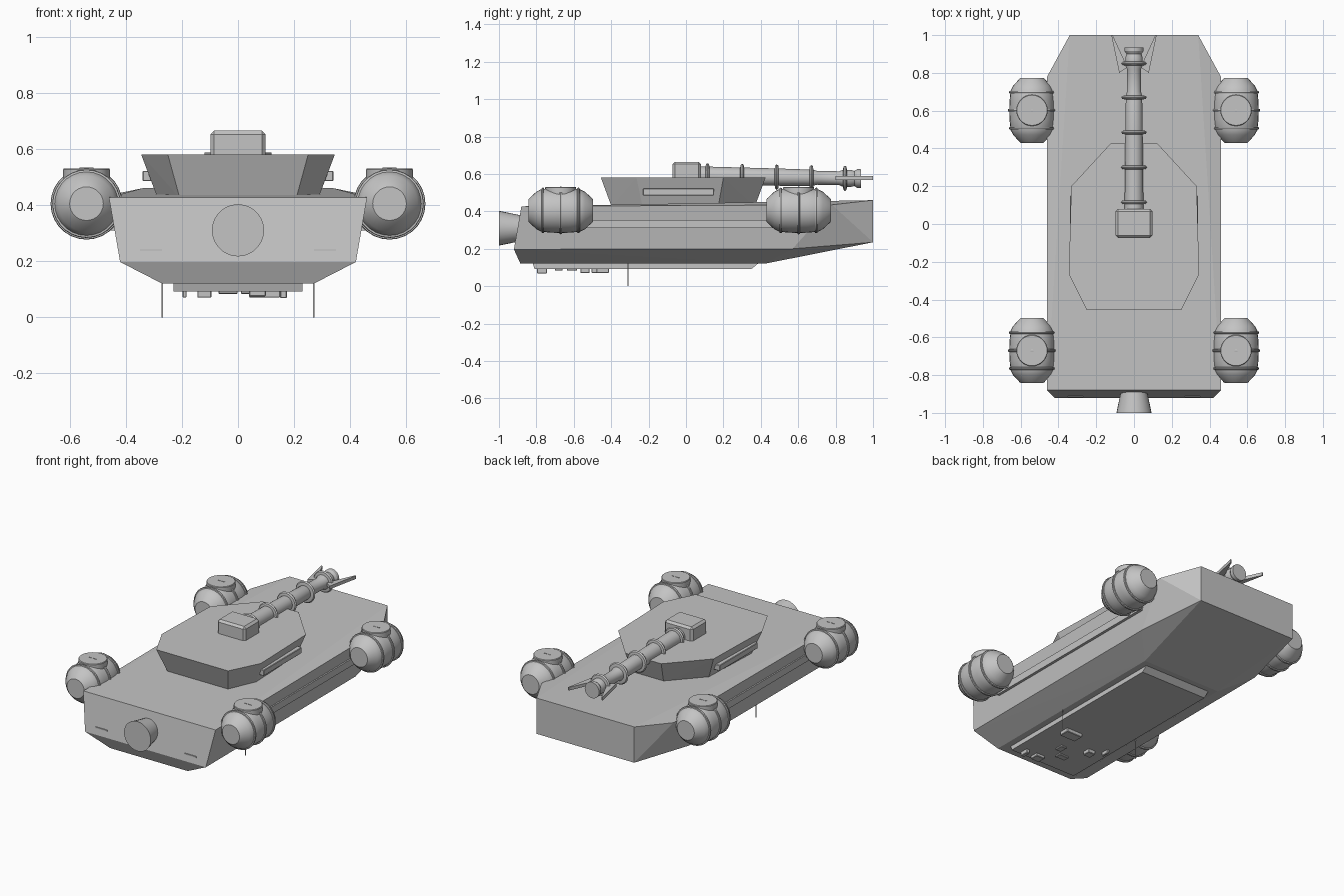
import bpy, bmesh, math
from mathutils import Matrix, Vector

if "Cube" in bpy.data.objects:
    bpy.data.objects.remove(bpy.data.objects["Cube"])

grey = bpy.data.materials.new("hull grey")
grey.diffuse_color = (0.55, 0.55, 0.55, 1)
grey.use_nodes = True
grey.node_tree.nodes["Principled BSDF"].inputs["Base Color"].default_value = grey.diffuse_color


def finish(name, bm, smooth=False):
    bmesh.ops.recalc_face_normals(bm, faces=bm.faces)
    me = bpy.data.meshes.new(name)
    bm.to_mesh(me)
    bm.free()
    ob = bpy.data.objects.new(name, me)
    bpy.context.collection.objects.link(ob)
    me.materials.append(grey)
    if smooth:
        bpy.ops.object.select_all(action='DESELECT')
        ob.select_set(True)
        bpy.context.view_layer.objects.active = ob
        bpy.ops.object.shade_smooth_by_angle(angle=math.radians(32))
    return ob


def convex(name, pts):
    """Solid around points, each mirrored across x = 0."""
    bm = bmesh.new()
    for x, y, z in pts:
        bm.verts.new((x, y, z))
        bm.verts.new((-x, y, z))
    bmesh.ops.convex_hull(bm, input=bm.verts)
    bmesh.ops.dissolve_limit(bm, angle_limit=0.01, verts=bm.verts, edges=bm.edges)
    return finish(name, bm)


def box(name, lo, hi, bevel=0.0):
    bm = bmesh.new()
    lo, hi = Vector(lo), Vector(hi)
    size = hi - lo
    bmesh.ops.create_cube(bm, size=1, matrix=Matrix.Translation((lo + hi) / 2)
                          @ Matrix.Diagonal((*size, 1)))
    if bevel:
        bmesh.ops.bevel(bm, geom=bm.edges[:], offset=bevel, segments=1, affect='EDGES')
    return finish(name, bm)


def lathe(name, profile, loc, axis='Y', segs=28):
    """Closed turned solid; profile is (distance along axis, radius)."""
    bm = bmesh.new()
    rings = []
    for d, r in profile:
        ring = []
        for i in range(segs):
            a = 2 * math.pi * i / segs
            u, v = r * math.cos(a), r * math.sin(a)
            p = (u, d, v) if axis == 'Y' else (u, v, d)
            ring.append(bm.verts.new(Vector(p) + Vector(loc)))
        rings.append(ring)
    for a, b in zip(rings, rings[1:]):
        for i in range(segs):
            j = (i + 1) % segs
            bm.faces.new((a[i], a[j], b[j], b[i]))
    bm.faces.new(rings[0])
    bm.faces.new(rings[-1])
    return finish(name, bm, True)


# Faceted hull and belly plate
convex("hull", [
    (0.27, -0.885, 0.12), (0.42, -0.92, 0.197), (0.46, -0.88, 0.427),
    (0.27, 0.42, 0.12), (0.42, 0.57, 0.2), (0.46, 0.78, 0.435),
    (0.34, 1.0, 0.235), (0.34, 1.0, 0.46)])
convex("belly_plate", [
    (0.23, -0.82, 0.125), (0.23, -0.81, 0.092),
    (0.23, 0.39, 0.125), (0.23, 0.35, 0.092)])

# Small boxes under the belly: x, y, half width, half length, bottom height
for i, (x, y, w, l, z) in enumerate([
        (0.095, -0.445, 0.055, 0.033, 0.07), (0.03, -0.61, 0.02, 0.027, 0.083),
        (-0.12, -0.54, 0.025, 0.025, 0.07), (-0.19, -0.48, 0.007, 0.025, 0.07),
        (-0.035, -0.68, 0.034, 0.02, 0.083), (0.07, -0.77, 0.03, 0.027, 0.075),
        (0.162, -0.77, 0.012, 0.027, 0.068)]):
    box(f"belly_box_{i}", (x - w, y - l, z), (x + w, y + l, 0.1), 0.003)

# Turret, wider at the top
outline = [(0.25, -0.455), (0.345, -0.265), (0.332, 0.2), (0.125, 0.425)]
turret = [(x, y, 0.58) for x, y in outline]
turret += [(x * 0.83, -0.015 + (y + 0.015) * 0.87, 0.425) for x, y in outline]
convex("turret", turret)

# Gun mount, tapering barrel with collars and muzzle
box("gun_mount", (-0.098, -0.073, 0.56), (0.098, 0.08, 0.665), 0.013)


def barrel_z(y):
    return 0.592 - 0.018 * y


barrel = lathe("gun_barrel", [(0.05, 0.05), (0.5, 0.046), (0.68, 0.043), (0.7, 0.037),
                              (0.82, 0.037), (0.84, 0.046), (0.88, 0.046), (0.9, 0.04),
                              (0.915, 0.05), (0.935, 0.05)], (0, 0, 0))
for v in barrel.data.vertices:
    v.co.z += barrel_z(v.co.y)
for i, y in enumerate((0.115, 0.30, 0.485, 0.67, 0.85)):
    lathe(f"barrel_collar_{i}", [(-0.011, 0.045), (-0.008, 0.062), (0, 0.068),
                                 (0.008, 0.062), (0.011, 0.045)], (0, y, barrel_z(y)))

# Exhaust at the front end
lathe("exhaust", [(-1.0, 0.093), (-0.88, 0.068)], (0, 0, 0.31))

for s, side in ((1, "right"), (-1, "left")):
    def sbox(name, lo, hi, bevel=0.0):
        xs = sorted((lo[0] * s, hi[0] * s))
        return box(f"{side}_{name}", (xs[0], *lo[1:]), (xs[1], *hi[1:]), bevel)

    # Side rail, turret side plate, end slot, ground wire
    sbox("side_rail", (0.41, -0.67, 0.31), (0.456, 0.6, 0.355))
    sbox("turret_plate", (0.29, -0.23, 0.485), (0.34, 0.15, 0.522), 0.003)
    sbox("end_slot", (0.27, -0.917, 0.236), (0.35, -0.908, 0.244))
    sbox("ground_wire", (0.268, -0.312, 0), (0.272, -0.308, 0.125))

    # Muzzle prong
    bm = bmesh.new()
    for x, y in ((0.12, 1.0), (0.113, 1.0), (0.078, 0.8), (0.035, 0.83)):
        for z in (0.568, 0.588):
            bm.verts.new((x * s, y, z))
    bmesh.ops.convex_hull(bm, input=bm.verts)
    finish(f"{side}_muzzle_prong", bm)

    # Lift pods: rounded drum, three bands, top lid with a small handle
    for y, end in ((-0.67, "front"), (0.602, "rear")):
        c = (0.54 * s, y, 0.405)
        n = f"{side}_{end}_pod"
        lathe(n, [(-0.172, 0.06), (-0.168, 0.065), (-0.13, 0.1), (-0.105, 0.113),
                  (-0.05, 0.119), (0, 0.12), (0.05, 0.119), (0.105, 0.113),
                  (0.13, 0.1), (0.168, 0.065), (0.172, 0.06)], c)
        for i, (d, r) in enumerate(((-0.095, 0.122), (0, 0.128), (0.095, 0.122))):
            lathe(f"{n}_band_{i}", [(d - 0.009, r - 0.02), (d - 0.006, r - 0.002), (d, r),
                                    (d + 0.006, r - 0.002), (d + 0.009, r - 0.02)], c)
        lathe(f"{n}_lid", [(0.08, 0.083), (0.122, 0.083), (0.126, 0.08)], c, 'Z')
        box(f"{n}_handle", (c[0] - 0.025, y - 0.003, 0.53), (c[0] + 0.025, y + 0.003, 0.533))
